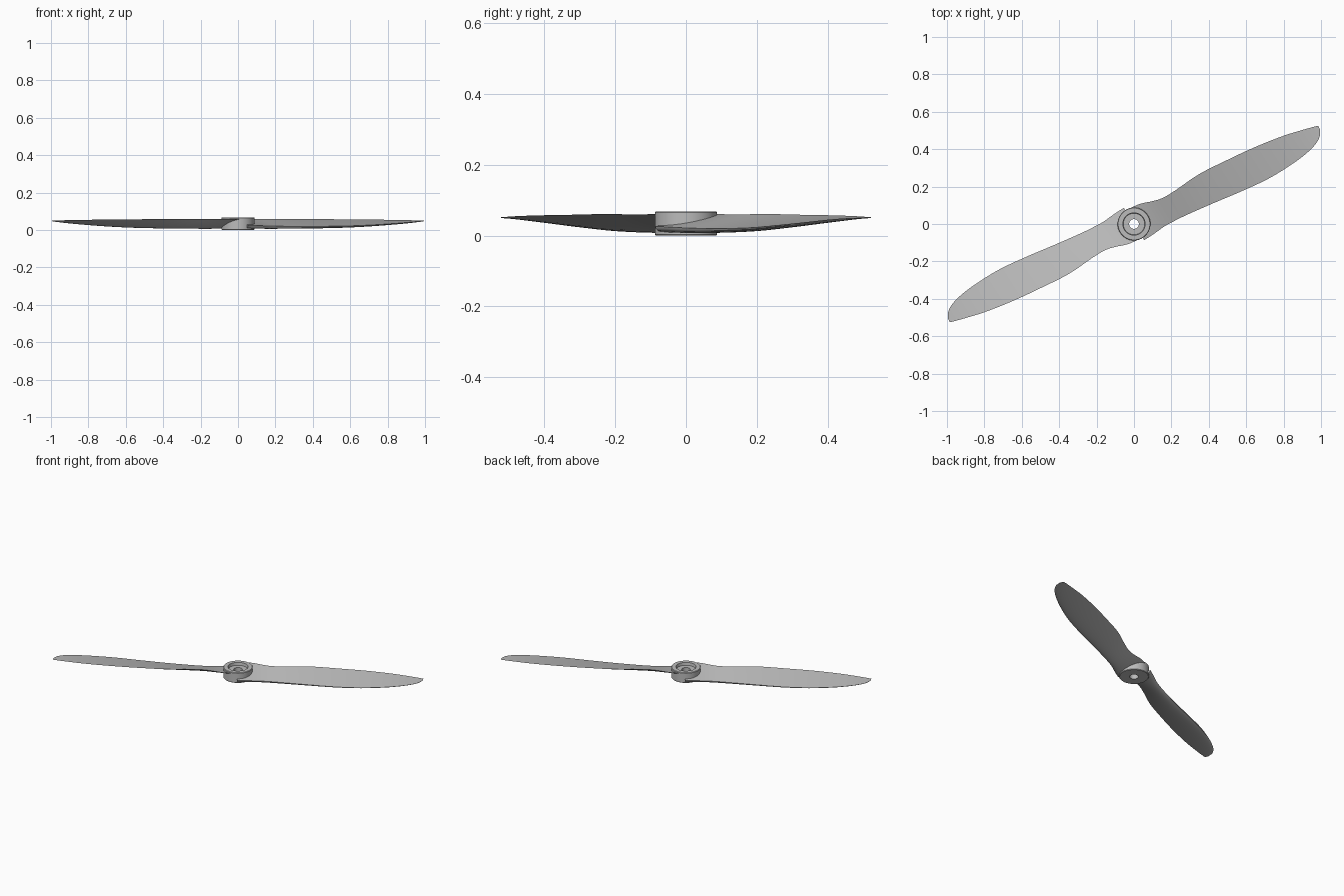
import bpy, bmesh, math
from mathutils import Vector, Matrix

if "Cube" in bpy.data.objects:
    bpy.data.objects.remove(bpy.data.objects["Cube"])

grey = bpy.data.materials.new("plain grey")
grey.use_nodes = True
grey.diffuse_color = (0.5, 0.5, 0.5, 1)
grey.node_tree.nodes["Principled BSDF"].inputs["Base Color"].default_value = grey.diffuse_color


def finish(bm, name):
    bmesh.ops.recalc_face_normals(bm, faces=bm.faces)
    mesh = bpy.data.meshes.new(name)
    bm.to_mesh(mesh)
    bm.free()
    obj = bpy.data.objects.new(name, mesh)
    bpy.context.collection.objects.link(obj)
    mesh.materials.append(grey)
    return obj


def activate(obj):
    bpy.ops.object.select_all(action='DESELECT')
    obj.select_set(True)
    bpy.context.view_layer.objects.active = obj


def smooth(obj, angle=35):
    activate(obj)
    bpy.ops.object.shade_smooth_by_angle(angle=math.radians(angle))


def lathe(name, profile, steps=64):
    """Spin a closed (radius, height) profile around z."""
    bm = bmesh.new()
    rings = [[bm.verts.new((r * math.cos(a), r * math.sin(a), z)) for r, z in profile]
             for a in (2 * math.pi * i / steps for i in range(steps))]
    n = len(profile)
    for i in range(steps):
        p, q = rings[i], rings[(i + 1) % steps]
        for j in range(n):
            k = (j + 1) % n
            bm.faces.new((p[j], q[j], q[k], p[k]))
    return finish(bm, name)


# Hub with a stepped recess on top and a central bore
hub = lathe("hub", [(0.026, 0), (0.085, 0), (0.088, 0.003), (0.088, 0.065),
                    (0.085, 0.068), (0.06, 0.068), (0.057, 0.05), (0.026, 0.05)])
smooth(hub)

# Blade stations: distance, leading edge, trailing edge, their heights, camber depth
STATIONS = [Vector(s) for s in (
    (0.01, -0.102, 0.086, 0.026, 0.060, 0.026),
    (0.08, -0.093, 0.082, 0.024, 0.060, 0.025),
    (0.14, -0.083, 0.067, 0.022, 0.059, 0.024),
    (0.20, -0.080, 0.058, 0.021, 0.059, 0.023),
    (0.28, -0.080, 0.065, 0.020, 0.060, 0.022),
    (0.43, -0.086, 0.087, 0.020, 0.060, 0.020),
    (0.60, -0.095, 0.089, 0.022, 0.058, 0.017),
    (0.76, -0.097, 0.086, 0.028, 0.057, 0.014),
    (0.92, -0.080, 0.074, 0.037, 0.055, 0.010),
    (1.03, -0.054, 0.057, 0.045, 0.053, 0.007),
    (1.09, -0.022, 0.046, 0.049, 0.052, 0.004),
    (1.115, 0.015, 0.040, 0.050, 0.051, 0.002))]


def smooth_stations(pts, sub=4):
    ext = [2 * pts[0] - pts[1]] + pts + [2 * pts[-1] - pts[-2]]
    out = []
    for a, b, c, d in zip(ext, ext[1:], ext[2:], ext[3:]):
        for i in range(sub):
            t = i / sub
            out.append(0.5 * (2 * b + (c - a) * t + (2 * a - 5 * b + 4 * c - d) * t * t
                              + (3 * b - a - 3 * c + d) * t ** 3))
    return out + [pts[-1]]


def section(s, steps=14):
    """Flat upper face, cambered lower face, rounded leading edge."""
    u, v0, v1, z0, z1, depth = s
    pts = []
    for side in (0, 1):
        for i in range(steps):
            f = (1 - math.cos(math.pi * i / steps)) / 2
            f = 1 - f if side else f
            bulge = depth * 2.6 * math.sqrt(f) * (1 - f) * side
            pts.append((u, v0 + (v1 - v0) * f, z0 + (z1 - z0) * f - bulge))
    return pts


def make_blade(name, angle):
    bm = bmesh.new()
    rings = [[bm.verts.new(p) for p in section(s)] for s in smooth_stations(STATIONS)]
    for p, q in zip(rings, rings[1:]):
        for j in range(len(p)):
            k = (j + 1) % len(p)
            bm.faces.new((p[j], p[k], q[k], q[j]))
    bm.faces.new(rings[0])
    bm.faces.new(rings[-1])
    bm.transform(Matrix.Rotation(angle, 4, 'Z'))
    return finish(bm, name)


# Cutter keeps the blade roots out of the hub recess and bore
bm = bmesh.new()
bmesh.ops.create_cone(bm, cap_ends=True, segments=64, radius1=0.08, radius2=0.08, depth=0.4)
cutter = finish(bm, "hub_cutter")
cutter.hide_render = True

# Two blades, half a turn apart
for name, turn in (("left_blade", 0), ("right_blade", math.pi)):
    blade = make_blade(name, math.radians(26) + turn)
    activate(blade)
    mod = blade.modifiers.new("hub opening", 'BOOLEAN')
    mod.operation = 'DIFFERENCE'
    mod.solver = 'EXACT'
    mod.object = cutter
    bpy.ops.object.modifier_apply(modifier=mod.name)
    smooth(blade)

bpy.data.objects.remove(cutter)
